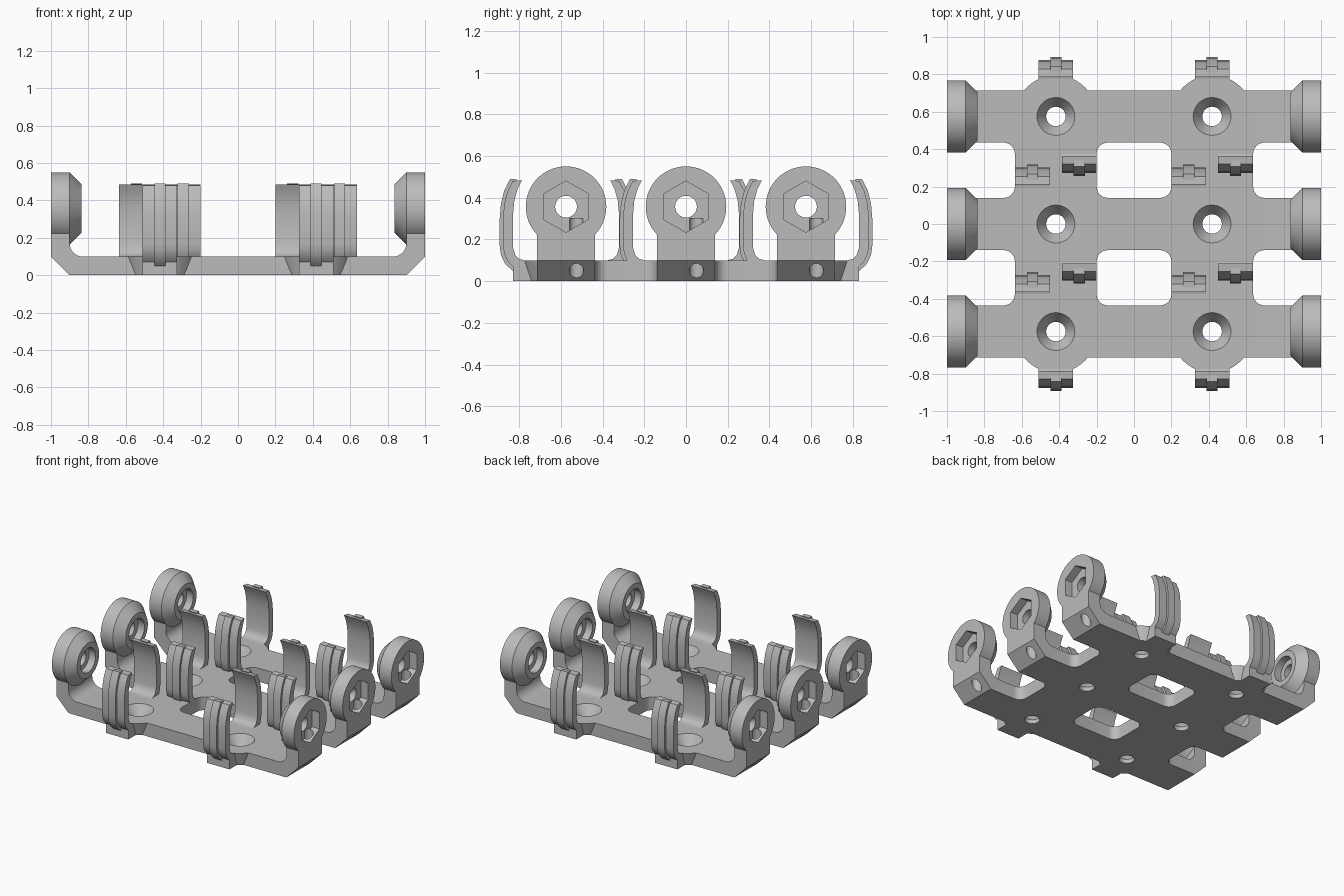
import bpy, bmesh, math
from mathutils import Matrix, Vector

old = bpy.data.objects.get("Cube")
if old:
    bpy.data.objects.remove(old, do_unlink=True)

PITCH, BAR_X, RAIL, THICK = 0.575, 0.4175, 0.14, 0.1
CUP_Z = 0.357
CELLS = (-PITCH, 0, PITCH)

grey = bpy.data.materials.new("plain grey")
grey.use_nodes = True
grey.diffuse_color = (0.5, 0.5, 0.5, 1)
grey.node_tree.nodes["Principled BSDF"].inputs["Base Color"].default_value = (0.5, 0.5, 0.5, 1)


def make_object(name, bm):
    bmesh.ops.remove_doubles(bm, verts=bm.verts, dist=1e-5)
    bmesh.ops.recalc_face_normals(bm, faces=bm.faces)
    mesh = bpy.data.meshes.new(name)
    bm.to_mesh(mesh)
    bm.free()
    mesh.materials.append(grey)
    obj = bpy.data.objects.new(name, mesh)
    bpy.context.collection.objects.link(obj)
    return obj


def prism(bm, points, axis, lo, hi, matrix=Matrix()):
    """Extrude a 2D outline along one axis."""
    def place(u, v, d):
        return matrix @ Vector({"x": (d, u, v), "y": (u, d, v), "z": (u, v, d)}[axis])
    a = [bm.verts.new(place(u, v, lo)) for u, v in points]
    b = [bm.verts.new(place(u, v, hi)) for u, v in points]
    bm.faces.new(a)
    bm.faces.new(b)
    for i in range(len(a)):
        j = (i + 1) % len(a)
        bm.faces.new((a[i], a[j], b[j], b[i]))


def lathe(bm, profile, matrix, segs=48):
    """Spin a closed (radius, height) outline around local z."""
    rings = []
    for i in range(segs):
        t = 2 * math.pi * i / segs
        rings.append([bm.verts.new(matrix @ Vector((r * math.cos(t), r * math.sin(t), h)))
                      for r, h in profile])
    for i in range(segs):
        p, q = rings[i], rings[(i + 1) % segs]
        for j in range(len(profile)):
            k = (j + 1) % len(profile)
            if profile[j][0] == 0 and profile[k][0] == 0:
                continue
            loop = [p[j], q[j], q[k], p[k]]
            if profile[j][0] == 0:
                loop.remove(q[j])
            if profile[k][0] == 0:
                loop.remove(q[k])
            bm.faces.new(loop)


def arc(cx, cy, r, start, end, n=8):
    return [(cx + r * math.cos(math.radians(start + (end - start) * i / n)),
             cy + r * math.sin(math.radians(start + (end - start) * i / n))) for i in range(n + 1)]


def rounded_rect(x0, x1, y0, y1, r):
    return (arc(x1 - r, y1 - r, r, 0, 90) + arc(x0 + r, y1 - r, r, 90, 180)
            + arc(x0 + r, y0 + r, r, 180, 270) + arc(x1 - r, y0 + r, r, 270, 360))


def boolean(obj, tool, operation):
    mod = obj.modifiers.new(operation.lower(), "BOOLEAN")
    mod.operation, mod.solver, mod.object = operation, "EXACT", tool
    bpy.context.view_layer.objects.active = obj
    bpy.ops.object.modifier_apply(modifier=mod.name)


def remove_helper(obj):
    bpy.data.objects.remove(obj, do_unlink=True)


# Base with upturned ends, bevelled outside and filleted inside
half = [(0.9, 0), (1, 0.1), (1, 0.225), (0.9, 0.225)] + arc(0.83, 0.17, 0.07, 0, -90)
bm = bmesh.new()
prism(bm, half + [(-x, z) for x, z in reversed(half)], "y", -PITCH - RAIL, PITCH + RAIL)
base = make_object("base", bm)

# Rounded windows between the rails
bm = bmesh.new()
for y in (-PITCH / 2, PITCH / 2):
    h = PITCH / 2 - RAIL
    for x0, x1 in ((-1.4, -0.637), (-0.2, 0.2), (0.637, 1.4)):
        prism(bm, rounded_rect(x0, x1, y - h, y + h, 0.06), "z", -0.5, 1)
windows = make_object("window_cutter", bm)
boolean(base, windows, "DIFFERENCE")
remove_helper(windows)

# Tapered bosses at the outer rails
bm = bmesh.new()
for x in (-BAR_X, BAR_X):
    for y in (-PITCH, PITCH):
        lathe(bm, [(0, 0), (0.19, 0), (0.22, THICK), (0, THICK)], Matrix.Translation((x, y, 0)))
bosses = make_object("boss_tool", bm)
boolean(base, bosses, "UNION")
remove_helper(bosses)

# Countersunk screw holes
bm = bmesh.new()
for x in (-BAR_X, BAR_X):
    for y in CELLS:
        lathe(bm, [(0, -0.1), (0.052, -0.1), (0.052, 0.03), (0.101, THICK), (0.101, 0.2), (0, 0.2)],
              Matrix.Translation((x, y, 0)))
screws = make_object("screw_cutter", bm)
boolean(base, screws, "DIFFERENCE")
remove_helper(screws)

# Terminal cups: tapered rim, inner bore, hex nut pocket and wire channel
cup_profile = [(0.193, 1), (0.193, 0.9), (0.13, 0.836), (0.09, 0.836), (0.09, 0.89),
               (0.052, 0.89), (0.052, 1)]
hexagon = [(0.123 * math.sin(math.radians(a)), 0.123 * math.cos(math.radians(a)))
           for a in range(0, 360, 60)]
for turn, side in ((0, "left"), (math.pi, "right")):
    spin = Matrix.Rotation(turn, 4, "Z")
    for i, y in enumerate(CELLS):
        hub = spin @ Matrix.Translation((0, y, CUP_Z))
        bm = bmesh.new()
        lathe(bm, cup_profile, hub @ Matrix.Rotation(math.pi / 2, 4, "Y"), 64)
        cup = make_object(f"{side}_cup_{i + 1}", bm)
        bm = bmesh.new()
        prism(bm, hexagon, "x", 0.94, 1.1, hub)
        pocket = make_object("hex_cutter", bm)
        bm = bmesh.new()
        lathe(bm, [(0, -0.1), (0.034, -0.1), (0.034, 0.3), (0, 0.3)],
              spin @ Matrix.Translation((0.95, y + 0.05, 0)), 24)
        channel = make_object("wire_cutter", bm)
        boolean(cup, pocket, "DIFFERENCE")
        boolean(cup, channel, "DIFFERENCE")
        boolean(base, channel, "DIFFERENCE")
        remove_helper(pocket)
        remove_helper(channel)

# Spring clips: curved finger with a raised rib down its back
inner = [(0.212, 0.484), (0.233, 0.44), (0.248, 0.385), (0.254, 0.32), (0.254, 0.16),
         (0.243, 0.125), (0.225, 0.107), (0.2, THICK), (0.15, THICK)]
outer = [(0.15, 0), (0.255, 0), (0.255, 0.07), (0.283, 0.1), (0.297, 0.135), (0.302, 0.17),
         (0.302, 0.3), (0.296, 0.37), (0.28, 0.43), (0.255, 0.48)]
rib = [(0.25, 0.045), (0.29, 0.08), (0.312, 0.125), (0.318, 0.17), (0.318, 0.3), (0.312, 0.37),
       (0.296, 0.435), (0.268, 0.49), (0.235, 0.488), (0.28, 0.37), (0.28, 0.15), (0.25, 0.08)]
for bar, x in enumerate((-BAR_X, BAR_X)):
    for i, y in enumerate(CELLS):
        for s, label in ((1, "back"), (-1, "front")):
            shift = 0 if y * s == PITCH else -0.125 * s
            place = Matrix.Translation((x + shift, y, 0)) @ Matrix.Diagonal((1, s, 1, 1))
            bm = bmesh.new()
            prism(bm, inner + outer, "x", -0.0925, 0.0925, place)
            prism(bm, rib, "x", -0.03, 0.03, place)
            make_object(f"{label}_clip_{bar + 1}_{i + 1}", bm)

# Smooth curved walls, crisp edges
bpy.ops.object.select_all(action="DESELECT")
for obj in bpy.context.scene.objects:
    if obj.type == "MESH":
        obj.select_set(True)
        bpy.context.view_layer.objects.active = obj
bpy.ops.object.shade_smooth_by_angle(angle=math.radians(30))
